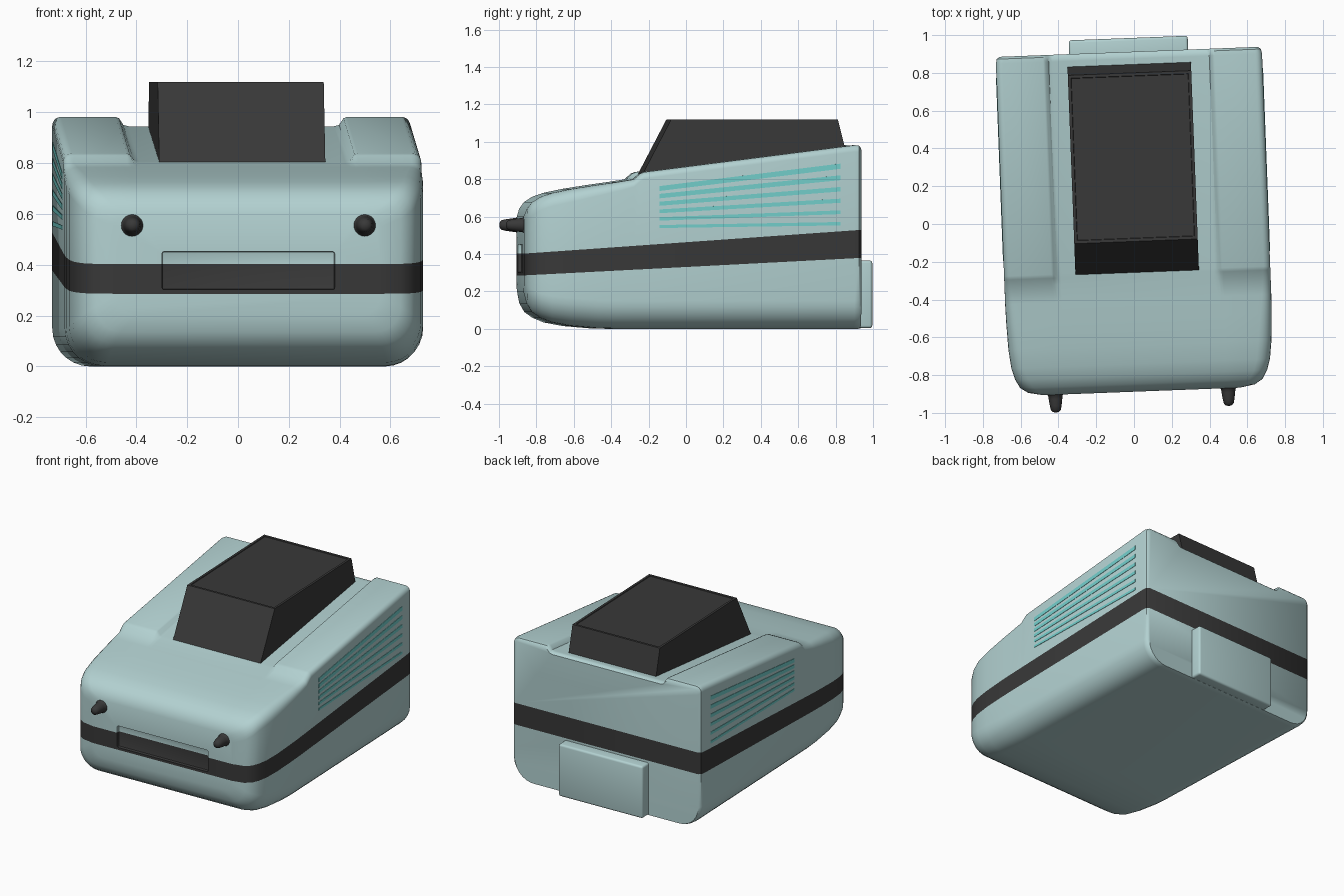
import bpy, bmesh, math
from mathutils import Vector

if "Cube" in bpy.data.objects:
    bpy.data.objects.remove(bpy.data.objects["Cube"])

YAW = math.radians(2.2)          # whole model stands slightly turned
OFFSET = (0.007, 0, 0)


def material(name, rgb):
    m = bpy.data.materials.new(name)
    m.diffuse_color = (*rgb, 1)
    m.use_nodes = True
    m.node_tree.nodes["Principled BSDF"].inputs["Base Color"].default_value = m.diffuse_color
    return m


SHELL = material("pale_teal", (0.45, 0.64, 0.64))
DARK = material("charcoal", (0.04, 0.04, 0.04))
VENT = material("bright_teal", (0.17, 0.62, 0.60))


def finish(name, bm, mats, smooth=None):
    bmesh.ops.recalc_face_normals(bm, faces=bm.faces)
    me = bpy.data.meshes.new(name)
    bm.to_mesh(me)
    bm.free()
    ob = bpy.data.objects.new(name, me)
    bpy.context.collection.objects.link(ob)
    for m in mats:
        me.materials.append(m)
    ob.location = OFFSET
    ob.rotation_euler.z = YAW
    if smooth:
        bpy.ops.object.select_all(action='DESELECT')
        ob.select_set(True)
        bpy.context.view_layer.objects.active = ob
        bpy.ops.object.shade_smooth_by_angle(angle=math.radians(smooth))
    return ob


def box(lo, hi, bevel=0, segments=3):
    bm = bmesh.new()
    bmesh.ops.create_cube(bm, size=1)
    for v in bm.verts:
        v.co = [l + (c + 0.5) * (h - l) for c, l, h in zip(v.co, lo, hi)]
    if bevel:
        bmesh.ops.bevel(bm, geom=bm.edges[:], offset=bevel, segments=segments,
                        profile=0.5, affect='EDGES')
    return bm


def prism(bm, yz, x0, x1):
    """Side profile extruded across x."""
    a = [bm.verts.new((x0, y, z)) for y, z in yz]
    b = [bm.verts.new((x1, y, z)) for y, z in yz]
    bm.faces.new(a)
    bm.faces.new(b[::-1])
    for i in range(len(yz)):
        j = (i + 1) % len(yz)
        bm.faces.new((a[i], b[i], b[j], a[j]))


def section(y, w, z0, z1, h, rb, rt):
    """Closed cross-section: rounded box with raised shoulders of height h."""
    half = []
    for i in range(8):
        a = math.radians(-90 + 90 * i / 7)
        half.append((w - rb + rb * math.cos(a), z0 + rb + rb * math.sin(a)))
    for i in range(6):
        a = math.radians(90 * i / 5)
        half.append((w - rt + rt * math.cos(a), z1 + h - rt + rt * math.sin(a)))
    half += [(0.455, z1 + h), (0.442, z1 + h * 0.85), (0.425, z1 + h * 0.15), (0.405, z1)]
    pts = half + [(-x, z) for x, z in reversed(half)]
    return [(x, y, z) for x, z in pts]


# Body loft: y, half width, bottom, top, shoulder rise, bottom radius, top radius
stations = [
    (-0.887, 0.52, 0.20, 0.60, 0, 0.08, 0.05),
    (-0.872, 0.60, 0.135, 0.642, 0, 0.10, 0.06),
    (-0.845, 0.642, 0.09, 0.678, 0, 0.12, 0.07),
    (-0.80, 0.667, 0.058, 0.706, 0, 0.13, 0.07),
    (-0.74, 0.685, 0.034, 0.727, 0, 0.14, 0.07),
    (-0.64, 0.697, 0.015, 0.748, 0, 0.15, 0.07),
    (-0.50, 0.703, 0.003, 0.770, 0, 0.15, 0.06),
    (-0.40, 0.705, 0.0, 0.784, 0, 0.15, 0.05),
    (-0.305, 0.705, 0.0, 0.797, 0.002, 0.15, 0.04),
    (-0.27, 0.705, 0.0, 0.803, 0.027, 0.15, 0.04),
    (-0.25, 0.705, 0.0, 0.806, 0.032, 0.15, 0.035),
    (0.875, 0.705, 0.0, 0.945, 0.037, 0.15, 0.035),
    (0.900, 0.700, 0.0, 0.945, 0.035, 0.15, 0.035),
    (0.912, 0.685, 0.003, 0.935, 0.030, 0.14, 0.035),
]
bm = bmesh.new()
rings = [[bm.verts.new(p) for p in section(*s)] for s in stations]
for r, s in zip(rings, rings[1:]):
    for i in range(len(r)):
        j = (i + 1) % len(r)
        bm.faces.new((r[i], r[j], s[j], s[i]))
bm.faces.new(rings[0])
bm.faces.new(rings[-1])
body = finish("body", bm, [SHELL, DARK])

# Shallow slot across the nose
cutter = finish("nose_slot_cutter",
                box((-0.34, -0.95, 0.302), (0.34, -0.865, 0.452), 0.008, 2), [SHELL])
cutter.hide_render = True
cutter.hide_viewport = False
mod = body.modifiers.new("nose_slot", 'BOOLEAN')
mod.object = cutter
mod.operation = 'DIFFERENCE'
mod.solver = 'EXACT'
bpy.context.view_layer.update()
bm = bmesh.new()
bm.from_object(body, bpy.context.evaluated_depsgraph_get())
bpy.data.objects.remove(body)
bpy.data.objects.remove(cutter)

# Dark belt: cut the shell along two sloping planes and recolour between
LOW, HIGH = (0.332, 0.052), (0.465, 0.0705)
for z, slope in (LOW, HIGH):
    bmesh.ops.bisect_plane(bm, geom=bm.verts[:] + bm.edges[:] + bm.faces[:],
                           plane_co=(0, 0, z), plane_no=Vector((0, -slope, 1)).normalized())
for f in bm.faces:
    c = f.calc_center_median()
    inside = LOW[0] + LOW[1] * c.y < c.z < HIGH[0] + HIGH[1] * c.y
    f.material_index = 1 if inside else 0
finish("body", bm, [SHELL, DARK], 40)

# Cabin with sloping windscreen and a panelled roof
bm = bmesh.new()
prism(bm, [(-0.272, 0.775), (-0.092, 1.12), (0.80, 1.12), (0.85, 0.92)], -0.327, 0.327)
bmesh.ops.recalc_face_normals(bm, faces=bm.faces)
roof = [f for f in bm.faces if f.normal.z > 0.95]
bmesh.ops.inset_region(bm, faces=roof, thickness=0.022, depth=0)
bmesh.ops.inset_region(bm, faces=roof, thickness=0.003, depth=-0.004)
finish("cabin", bm, [DARK])

# Side vents: six fanned strips on each flank
bm = bmesh.new()
for side in (-1, 1):
    for i in range(6):
        zf, zr = 0.547 + 0.0406 * i, 0.562 + 0.0615 * i
        tf, tr = 0.008 + 0.001 * i, 0.009 + 0.001 * i
        prism(bm, [(-0.17, zf - tf), (0.80, zr - tr), (0.80, zr + tr), (-0.17, zf + tf)],
              side * 0.69, side * 0.7075)
finish("side_vents", bm, [VENT])

# Rear box low on the back
finish("rear_box", box((-0.315, 0.85, 0.004), (0.315, 0.985, 0.365), 0.014), [SHELL], 40)

# Nose pegs: tapered, round-tipped, turned around the y axis
profile = [(0.050, -0.880), (0.038, -0.892), (0.036, -0.91), (0.031, -0.945),
           (0.026, -0.968), (0.016, -0.978), (0.004, -0.981)]
for name, x in (("left_nose_peg", -0.458), ("right_nose_peg", 0.458)):
    bm = bmesh.new()
    n = 20
    rows = [[bm.verts.new((x + r * math.cos(2 * math.pi * k / n), y,
                           0.555 + r * math.sin(2 * math.pi * k / n))) for k in range(n)]
            for r, y in profile]
    for a, b in zip(rows, rows[1:]):
        for k in range(n):
            bm.faces.new((a[k], a[(k + 1) % n], b[(k + 1) % n], b[k]))
    bm.faces.new(rows[0])
    bm.faces.new(rows[-1])
    finish(name, bm, [DARK], 50)
